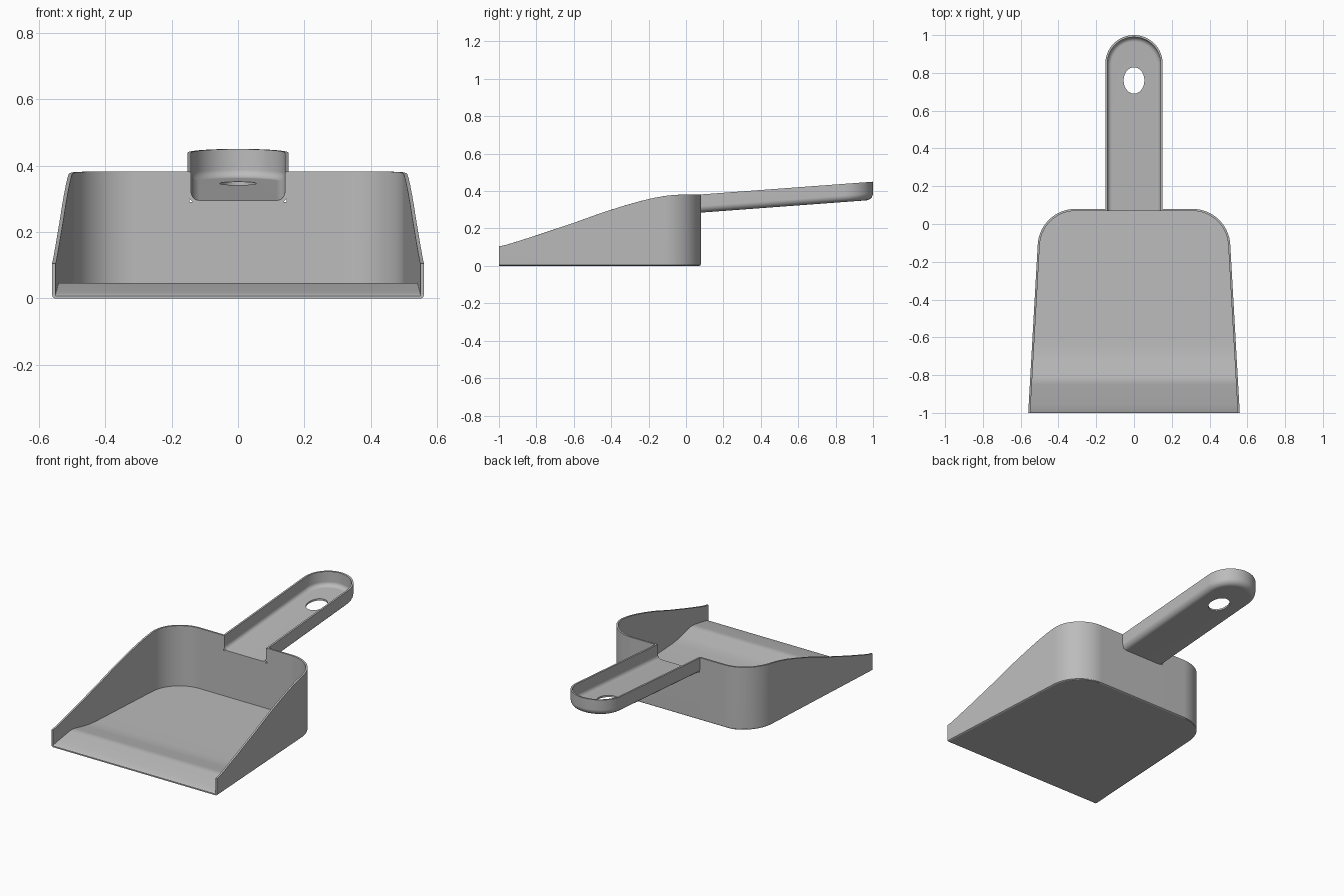
import bpy, bmesh, math

cube = bpy.data.objects.get("Cube")
if cube:
    bpy.data.objects.remove(cube)

GREY = (0.5, 0.5, 0.5, 1)
mat = bpy.data.materials.new("grey plastic")
mat.use_nodes = True
mat.diffuse_color = GREY
mat.node_tree.nodes["Principled BSDF"].inputs["Base Color"].default_value = GREY

THICK = 0.011
R, CX, CY = 0.2, 0.31, -0.12          # rounded back corner of the pan
BACK = CY + R
TILT = math.atan2(0.05, 0.88)         # outward flare of the side walls
FRONT_X = 0.56


def finish(bm, name):
    bmesh.ops.recalc_face_normals(bm, faces=bm.faces)
    mesh = bpy.data.meshes.new(name)
    bm.to_mesh(mesh)
    bm.free()
    mesh.materials.append(mat)
    ob = bpy.data.objects.new(name, mesh)
    bpy.context.collection.objects.link(ob)
    bpy.ops.object.select_all(action='DESELECT')
    ob.select_set(True)
    bpy.context.view_layer.objects.active = ob
    bpy.ops.object.shade_smooth_by_angle(angle=math.radians(35))
    ob.modifiers.new("even shading", 'WEIGHTED_NORMAL').keep_sharp = True
    return ob


def lerp_table(table, v):
    for (a, za), (b, zb) in zip(table, table[1:]):
        if v <= b:
            return za + (zb - za) * max(0, v - a) / (b - a)
    return table[-1][1]


def mirrored(half):
    """Complete a path of (x, y, nx, ny, height) across x = 0."""
    return half + [(-x, y, -nx, ny, h) for x, y, nx, ny, h in reversed(half)]


def bridge(bm, a, b, closed=False):
    n = len(a)
    for i in range(n if closed else n - 1):
        j = (i + 1) % n
        bm.faces.new((a[i], a[j], b[j], b[i]))


# Pan walls: a thin strip that follows the rim height, notched for the handle
RIM = [(-1, 0.105), (-0.97, 0.11), (-0.92, 0.125), (-0.8, 0.163), (-0.6, 0.23),
       (-0.45, 0.284), (-0.35, 0.316), (-0.25, 0.345), (-0.17, 0.364),
       (-0.1, 0.376), (-0.03, 0.381), (BACK, 0.382)]
NOTCH_X, NOTCH_Z = 0.146, 0.29

half = []
sx, sy = CX + R * math.cos(TILT), CY + R * math.sin(TILT)
for y, _ in RIM:
    if y < sy:
        x = FRONT_X + (sx - FRONT_X) * (y + 1) / (sy + 1)
        half.append((x, y, math.cos(TILT), math.sin(TILT), lerp_table(RIM, y)))
for i in range(17):
    a = TILT + (math.pi / 2 - TILT) * i / 16
    y = CY + R * math.sin(a)
    half.append((CX + R * math.cos(a), y, math.cos(a), math.sin(a), lerp_table(RIM, y)))
top = RIM[-1][1]
half += [(NOTCH_X + 0.001, BACK, 0, 1, top), (NOTCH_X, BACK, 0, 1, NOTCH_Z)]

bm = bmesh.new()
rings = []
for x, y, nx, ny, h in mirrored(half):
    section = [(0.008, 0), (0.002, 0.004), (0, 0.012), (0, h), (THICK, h), (THICK, 0)]
    rings.append([bm.verts.new((x - nx * d, y - ny * d if y > -1 else y, z))
                  for d, z in section])
for a, b in zip(rings, rings[1:]):
    bridge(bm, a, b, closed=True)
bm.faces.new(rings[0])
bm.faces.new(rings[-1])
finish(bm, "pan_walls")

# Pan floor: flat underneath, with a raised ramp behind the front lip
RAMP = [(-1, 0.008), (-0.992, 0.014), (-0.95, 0.024), (-0.85, 0.044), (-0.83, 0.046),
        (-0.81, 0.045), (-0.72, 0.028), (-0.68, 0.022), (-0.62, 0.018), (BACK, 0.014)]


def half_width(y):
    if y < sy:
        return FRONT_X + (sx - FRONT_X) * (y + 1) / (sy + 1)
    return CX + math.sqrt(max(0, R * R - (y - CY) ** 2))


rows = [y for y, _ in RAMP[:-1]] + [-0.4, sy]
rows += [CY + R * math.sin(math.pi / 2 * i / 12) for i in range(1, 13)]
bm = bmesh.new()
rings = []
for y in rows:
    w, z = half_width(y) - 0.008, lerp_table(RAMP, y)
    y = min(y, BACK - 0.008)
    rings.append([bm.verts.new(p) for p in ((-w, y, z), (w, y, z), (w, y, 0), (-w, y, 0))])
for a, b in zip(rings, rings[1:]):
    bridge(bm, a, b, closed=True)
bm.faces.new(rings[0])
bm.faces.new(rings[-1])
finish(bm, "pan_floor")

# Handle: a shallow tray, open at the pan, round at the end, with a hanging hole
W, START, ARC_Y, DEPTH = 0.152, BACK - THICK, 0.848, 0.097
half = [(W, START, 1, 0, 0), (W, 0.5, 1, 0, 0)]
for i in range(17):
    a = math.pi / 2 * i / 16.5
    half.append((W * math.cos(a), ARC_Y + W * math.sin(a), math.cos(a), math.sin(a), 0))
path = mirrored(half)

FILLET = 0.035
outer = [(FILLET * (1 - math.sin(a)), FILLET * (1 - math.cos(a)))
         for a in (math.pi / 2 * i / 5 for i in range(6))]
r = FILLET - THICK
inner = [(THICK + r * (1 - math.sin(a)), THICK + r * (1 - math.cos(a)))
         for a in (math.pi / 2 * i / 5 for i in range(5, -1, -1))]
section = outer + [(0, DEPTH), (THICK, DEPTH)] + inner

bm = bmesh.new()
strips = [[bm.verts.new((x - nx * d, y - ny * d, z)) for x, y, nx, ny, _ in path]
          for d, z in section]
for a, b in zip(strips, strips[1:]):
    bridge(bm, a, b)
bm.verts.ensure_lookup_table()

# Tray floor, top and bottom, filled around the hole
holes = []
for strip, z in ((strips[0], 0), (strips[-1], THICK)):
    hole = [bm.verts.new((0.055 * math.cos(t), 0.76 + 0.07 * math.sin(t), z))
            for t in (2 * math.pi * i / 32 for i in range(32))]
    edges = []
    for loop in (strip, hole):
        for a, b in zip(loop, loop[1:] + loop[:1]):
            edges.append(bm.edges.get((a, b)) or bm.edges.new((a, b)))
    bmesh.ops.triangle_fill(bm, edges=edges, use_beauty=True, normal=(0, 0, 1))
    holes.append(hole)
bridge(bm, holes[0], holes[1], closed=True)

# Close the end that meets the pan
for k in (0, -1):
    bm.faces.new([s[k] for s in strips])
bm.faces.new((strips[0][0], strips[0][-1], strips[-1][-1], strips[-1][0]))

# Slope the handle upwards to the back
for v in bm.verts:
    v.co.z += 0.285 + (v.co.y - BACK) * 0.074
finish(bm, "handle")
